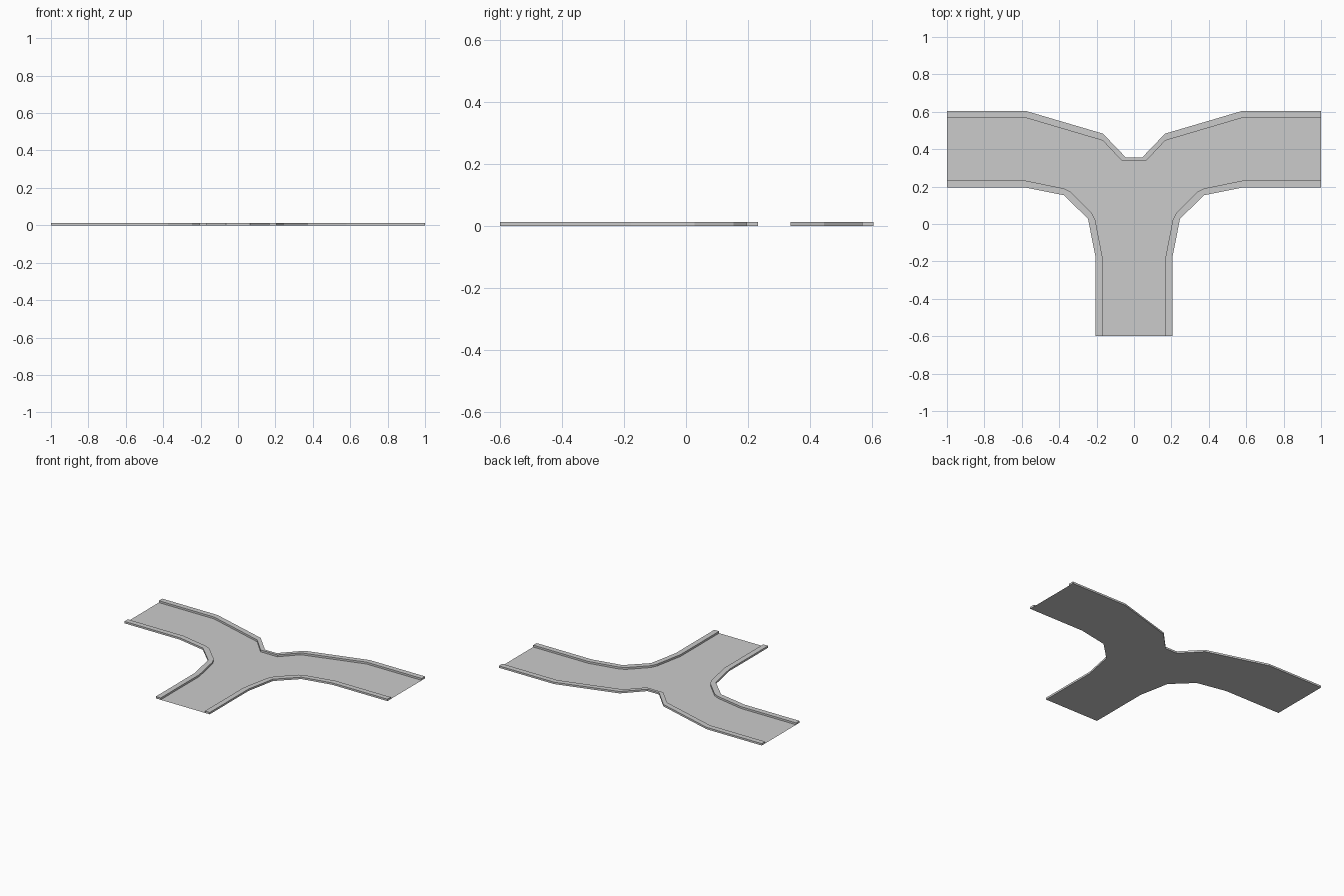
import bpy, bmesh

if "Cube" in bpy.data.objects:
    bpy.data.objects.remove(bpy.data.objects["Cube"])

KERB_H = 0.013

# right-hand half outlines in plan
low_outer = [(0.205, -0.6), (0.205, -0.18), (0.246, 0.028), (0.375, 0.154), (0.58, 0.195), (1, 0.195)]
low_inner = [(0.168, -0.6), (0.168, -0.18), (0.207, 0.02), (0.228, 0.062),
             (0.338, 0.172), (0.375, 0.19), (0.58, 0.232), (1, 0.232)]
top_outer = [(1, 0.605), (0.58, 0.605), (0.166, 0.483), (0.044, 0.356)]
top_inner = [(1, 0.568), (0.58, 0.568), (0.167, 0.446), (0.064, 0.337)]


def mirror(pts):
    return [(-x, y) for x, y in reversed(pts)]


def slab(name, outline, height=0.0):
    """Flat polygon, raised to a prism when a height is given."""
    bm = bmesh.new()
    face = bm.faces.new([bm.verts.new((x, y, 0)) for x, y in outline])
    face.normal_update()
    if height:
        top = bmesh.ops.extrude_face_region(bm, geom=[face], use_keep_orig=True)
        verts = [g for g in top["geom"] if isinstance(g, bmesh.types.BMVert)]
        bmesh.ops.translate(bm, verts=verts, vec=(0, 0, height))
        # the road sheet already covers the underside
        bmesh.ops.recalc_face_normals(bm, faces=bm.faces)
        bottom = [f for f in bm.faces if all(v.co.z < 1e-6 for v in f.verts)]
        bmesh.ops.delete(bm, geom=bottom, context='FACES_ONLY')
    elif face.normal.z < 0:
        bmesh.ops.reverse_faces(bm, faces=bm.faces)
    bmesh.ops.triangulate(bm, faces=[f for f in bm.faces if len(f.verts) > 4])
    mesh = bpy.data.meshes.new(name)
    bm.to_mesh(mesh)
    bm.free()
    obj = bpy.data.objects.new(name, mesh)
    bpy.context.collection.objects.link(obj)
    return obj


# road surface: one flat sheet reaching the outside of the kerbs
half = low_outer + top_outer
slab("road_surface", half + mirror(half))

# kerbs along the stem and the two arms
right = low_outer + low_inner[::-1]
slab("kerb_right", right, KERB_H)
slab("kerb_left", mirror(right), KERB_H)

# kerb along the back, dipping into the fork
slab("kerb_back", top_outer + mirror(top_outer) + (top_inner + mirror(top_inner))[::-1], KERB_H)
